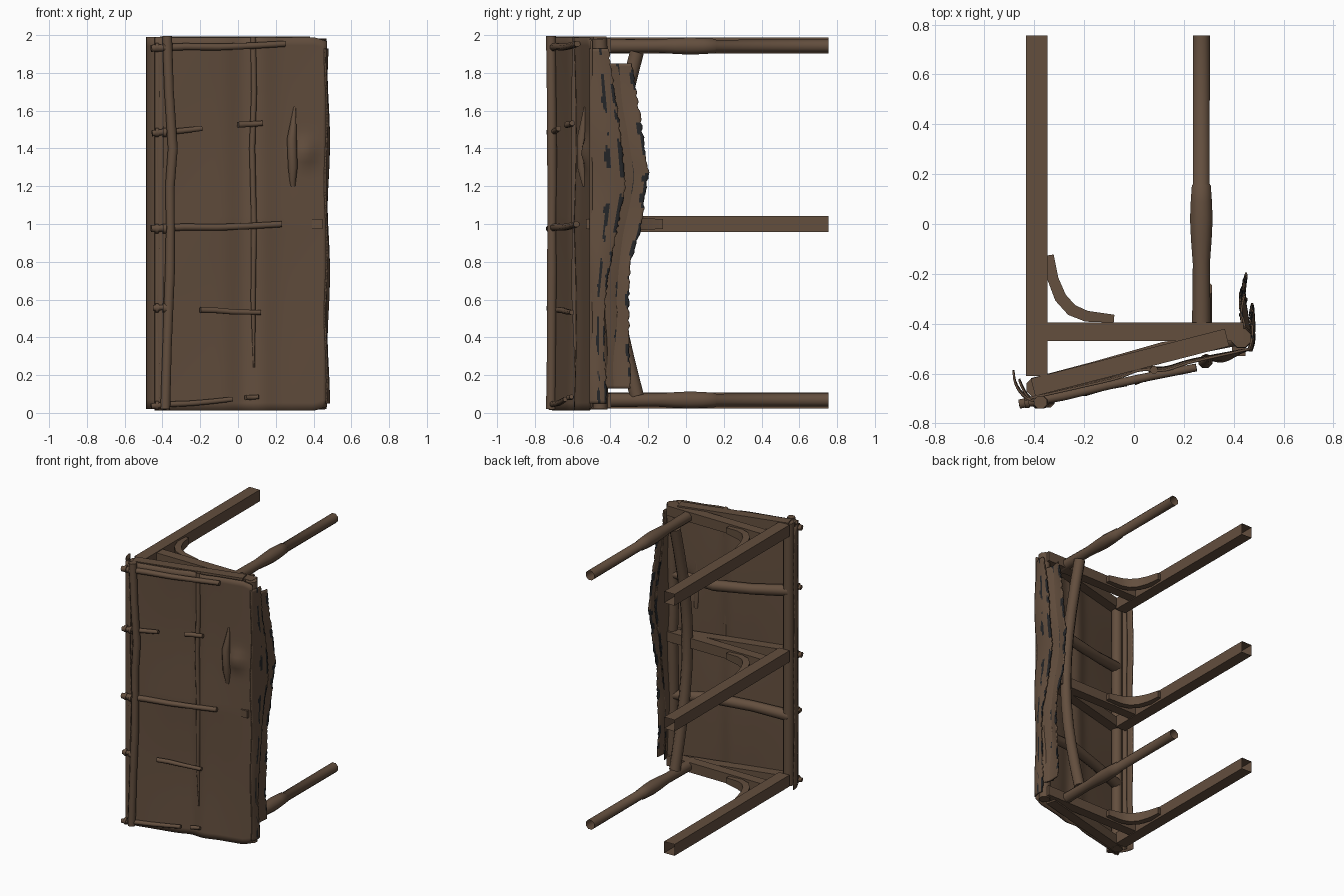
import bpy, bmesh, math, random
from mathutils import Vector

if "Cube" in bpy.data.objects:
    bpy.data.objects.remove(bpy.data.objects["Cube"])

random.seed(4)
wood = bpy.data.materials.new("weathered_brown")
wood.diffuse_color = (0.125, 0.077, 0.048, 1)
wood.use_nodes = True
wood.node_tree.nodes["Principled BSDF"].inputs["Base Color"].default_value = wood.diffuse_color
soot = bpy.data.materials.new("tattered_black")
soot.diffuse_color = (0.018, 0.019, 0.021, 1)
soot.use_nodes = True
soot.node_tree.nodes["Principled BSDF"].inputs["Base Color"].default_value = soot.diffuse_color


def finish(name, bm):
    bmesh.ops.recalc_face_normals(bm, faces=bm.faces)
    me = bpy.data.meshes.new(name)
    bm.to_mesh(me)
    bm.free()
    me.materials.append(wood)
    me.materials.append(soot)
    ob = bpy.data.objects.new(name, me)
    bpy.context.collection.objects.link(ob)
    bpy.ops.object.select_all(action='DESELECT')
    ob.select_set(True)
    bpy.context.view_layer.objects.active = ob
    bpy.ops.object.shade_smooth_by_angle(angle=math.radians(62))
    return ob


def sweep(name, pts, radii, sides=8, up=(0, 0, 1), open_end=False, flat=1.0):
    """Sweep a polygon section along a path; flat scales it along up."""
    pts = [Vector(p) for p in pts]
    if not isinstance(radii, (list, tuple)):
        radii = [radii] * len(pts)
    bm = bmesh.new()
    rings = []
    for i, p in enumerate(pts):
        t = (pts[min(i + 1, len(pts) - 1)] - pts[max(i - 1, 0)]).normalized()
        a = t.cross(Vector(up)).normalized()
        b = a.cross(t)
        k = math.sqrt(2) if sides == 4 else 1.0
        ring = []
        for j in range(sides):
            w = 2 * math.pi * (j + 0.5) / sides
            ring.append(bm.verts.new(p + (a * math.cos(w) + b * math.sin(w) * flat) * radii[i] * k))
        rings.append(ring)
    for r, s in zip(rings, rings[1:]):
        for j in range(sides):
            bm.faces.new((r[j], r[(j + 1) % sides], s[(j + 1) % sides], s[j]))
    bm.faces.new(rings[0])
    if not open_end:
        bm.faces.new(rings[-1])
    return finish(name, bm)


def sheet(name, fn, nu, nv, thick=0.01, dark=None):
    """Cloth sheet from a function of u and v; dark(u, v) picks the black patches."""
    bm = bmesh.new()
    g = [[bm.verts.new(fn(i / nu, j / nv)) for j in range(nv + 1)] for i in range(nu + 1)]
    for i in range(nu):
        for j in range(nv):
            f = bm.faces.new((g[i][j], g[i + 1][j], g[i + 1][j + 1], g[i][j + 1]))
            if dark and dark((i + 0.5) / nu, (j + 0.5) / nv):
                f.material_index = 1
    ob = finish(name, bm)
    m = ob.modifiers.new("thickness", 'SOLIDIFY')
    m.thickness = thick
    m.offset = 0
    return ob


def lookup(table, z):
    for (z0, a), (z1, b) in zip(table, table[1:]):
        if z <= z1:
            return a + (b - a) * max(0, (z - z0) / (z1 - z0))
    return table[-1][1]


def roof_y(x):
    return -0.70 + (x + 0.42) * 0.225


# Posts, cross beams, straight rafters and curved braces
for z, dz in ((0.065, -0.012), (1.0, 0), (1.945, 0.012)):
    sweep("back_post", [(-0.39, -0.61, z), (-0.39, 0.755, z)], 0.043, 4, open_end=True)
    sweep("cross_beam", [(-0.36, -0.433, z), (0.44, -0.433, z)], 0.037, 4)
    sweep("rafter", [(-0.405, -0.655, z + dz), (0.373, -0.455, z + dz)], 0.036, 4)
    sweep("curved_brace", [(-0.34, -0.125, z), (-0.325, -0.22, z), (-0.295, -0.295, z),
                           (-0.25, -0.345, z), (-0.19, -0.37, z), (-0.08, -0.38, z)],
          [0.018, 0.022, 0.024, 0.024, 0.022, 0.016], 4, flat=1.4)
for z in (0.068, 1.942):
    sweep("front_post", [(0.27, -0.47, z), (0.27, -0.16, z), (0.27, -0.06, z), (0.27, 0.02, z),
                         (0.27, 0.09, z), (0.27, 0.155, z), (0.27, 0.16, z), (0.27, 0.755, z)],
          [0.041, 0.037, 0.045, 0.049, 0.046, 0.041, 0.036, 0.037], 8, open_end=True)

# Bent round rafters between the frames
for z, d in ((0.53, 0.03), (1.47, -0.03)):
    sweep("bent_rafter", [(-0.40, -0.655, z), (-0.15, -0.585, z + d), (0.12, -0.51, z + d * 1.5),
                          (0.42, -0.455, z + d * 0.5)], [0.042, 0.038, 0.04, 0.034])

# Long poles carrying the rafters and the arched tie of the front posts
sweep("rear_long_pole", [(-0.395, -0.655, 0.015 + 1.97 * i / 6) for i in range(7)], 0.04, 8, (0, 1, 0))
sweep("eave_long_pole", [(0.43, -0.455 + 0.008 * math.sin(i * 2), 0.02 + 1.96 * i / 8) for i in range(9)],
      0.042, 8, (0, 1, 0))
sweep("arched_tie", [(0.275, -0.26 - 0.15 * math.sin(math.pi * i / 10), 0.09 + 1.82 * i / 10)
                     for i in range(11)], 0.04, 8, (1, 0, 0))
sweep("beam_peg", [(0.42, -0.53, 1.0), (0.42, -0.45, 1.0)], 0.027, 4)


# Roof covering with soft folds, its eave edge turned over the pole
def roof(u, v):
    x = -0.44 + 0.91 * u
    z = 0.012 + 1.976 * v
    sag = 0.012 * abs(math.sin(2 * math.pi * v)) * math.sin(math.pi * u)
    fold = 0.014 * math.exp(-((x - 0.02) / 0.06) ** 2) - 0.01 * math.exp(-((x - 0.13) / 0.06) ** 2)
    bump = -0.03 * math.exp(-((x - 0.36) / 0.06) ** 2 - ((z - 1.38) / 0.06) ** 2)
    if u > 0.93:
        z = 1 + (z - 1) * (1 - 0.3 * (u - 0.93))
    return (x, roof_y(x) + sag + fold + bump, z)


sheet("roof_cover", roof, 40, 48)

# Hanging cloth at the eave in overlapping wavy layers
edge_a = [(0.05, -0.42), (0.3, -0.43), (0.6, -0.43), (0.85, -0.39), (1.2, -0.32), (1.5, -0.35), (1.93, -0.41)]
edge_b = [(0.13, -0.36), (0.6, -0.365), (0.9, -0.31), (1.25, -0.25), (1.5, -0.28), (1.85, -0.35)]
edge_c = [(0.13, -0.295), (0.55, -0.305), (0.78, -0.298), (0.97, -0.24), (1.27, -0.2), (1.55, -0.24), (1.85, -0.285)]


def hanging(name, edge, y0, x0, x1, curl, seed, u_dark):
    z0, z1 = edge[0][0], edge[-1][0]

    def fn(u, v):
        z = z0 + (z1 - z0) * v
        y = y0 + (lookup(edge, z) + random.uniform(-.006, .006) * (u == 1) - y0) * u
        x = x0 + (x1 - x0) * u + curl * math.sin(math.pi * u) + 0.006 * math.sin(z * 9 + u * 2)
        return (x, y, z)

    def dark(u, v):
        # ragged patches strung along the overlaps
        n = math.sin(v * 37 + seed) + 0.8 * math.sin(v * 83 + seed * 2 + u * 9)
        return any(abs(u - c) < 0.045 + 0.03 * n and n > -0.1 for c in u_dark)
    sheet(name, fn, 16, 110, 0.008, dark)


hanging("eave_cloth_outer", edge_a, -0.51, 0.465, 0.472, 0.008, 1.0, (0.55, 0.94))
hanging("eave_cloth_middle", edge_b, -0.47, 0.462, 0.43, 0.004, 2.6, (0.93,))
hanging("eave_cloth_inner", edge_c, -0.45, 0.45, 0.445, -0.012, 4.1, (0.97,))


# Curled cloth along the rear edge
def rear(u, v):
    z = 0.02 + 1.97 * v
    w = 0.005 * math.sin(z * 8 + u)
    return (-0.395 - 0.088 * math.sin(u * math.pi / 2), -0.71 + 0.12 * u ** 1.6 + w, z)


sheet("rear_cloth", rear, 8, 40, 0.008)
sheet("rear_cloth_lower", lambda u, v: (-0.40 - 0.06 * u, -0.705 + 0.08 * u * u + 0.004 * math.sin(v * 17),
                                        0.03 + 1.94 * v), 6, 30, 0.008)

# Long sticks lying on the cover
sweep("ridge_stick", [(-0.385, -0.715, 0.02), (-0.375, -0.712, 0.35), (-0.36, -0.71, 0.75), (-0.358, -0.71, 1.0),
                      (-0.36, -0.708, 1.2), (-0.345, -0.71, 1.4), (-0.365, -0.712, 1.7), (-0.375, -0.715, 1.995)],
      [0.028, 0.026, 0.028, 0.025, 0.027, 0.028, 0.027, 0.028], 8, (0, 1, 0))
sweep("thin_stick", [(0.085, -0.585, 0.24), (0.08, -0.592, 0.6), (0.085, -0.59, 1.0), (0.075, -0.592, 1.4),
                     (0.085, -0.592, 1.7), (0.08, -0.585, 1.99)],
      [0.005, 0.014, 0.016, 0.017, 0.016, 0.016], 8, (0, 1, 0))

# Cross sticks: x start, z start, x end, z end, radius
for a, za, b, zb, r in ((-0.46, 1.93, 0.25, 1.95, 0.02), (-0.455, 1.48, -0.19, 1.505, 0.017),
                        (0.0, 1.525, 0.13, 1.533, 0.017), (-0.46, 0.975, 0.23, 0.995, 0.02),
                        (-0.20, 0.545, 0.12, 0.53, 0.016), (-0.45, 0.555, -0.38, 0.56, 0.016),
                        (-0.46, 0.035, -0.03, 0.07, 0.016), (0.04, 0.08, 0.11, 0.085, 0.014)):
    pts = []
    for i in range(5):
        t = i / 4
        x = a + (b - a) * t
        out = 0.026 - 0.008 * math.sin(math.pi * t)
        wave = 0.006 * math.sin(i * 2) * min(1, b - a)
        pts.append((x, max(roof_y(x) - out, -0.722), za + (zb - za) * t + wave))
    sweep("cross_stick", pts, [r, r, r * .95, r * .9, r * .85], 8)

# Lashings where the cross sticks meet the ridge stick
for z in (0.04, 0.555, 0.975, 1.485, 1.935):
    for dx in (-0.43, -0.39):
        sweep("lashing", [(dx - 0.009, -0.715, z), (dx + 0.009, -0.713, z)], 0.026, 8)

# Raised fold in the cover
sweep("cover_fold", [(0.29, -0.535, 1.2), (0.29, -0.55, 1.3), (0.285, -0.552, 1.45), (0.30, -0.535, 1.62)],
      [0.014, 0.027, 0.028, 0.006], 8, (0, 1, 0))
